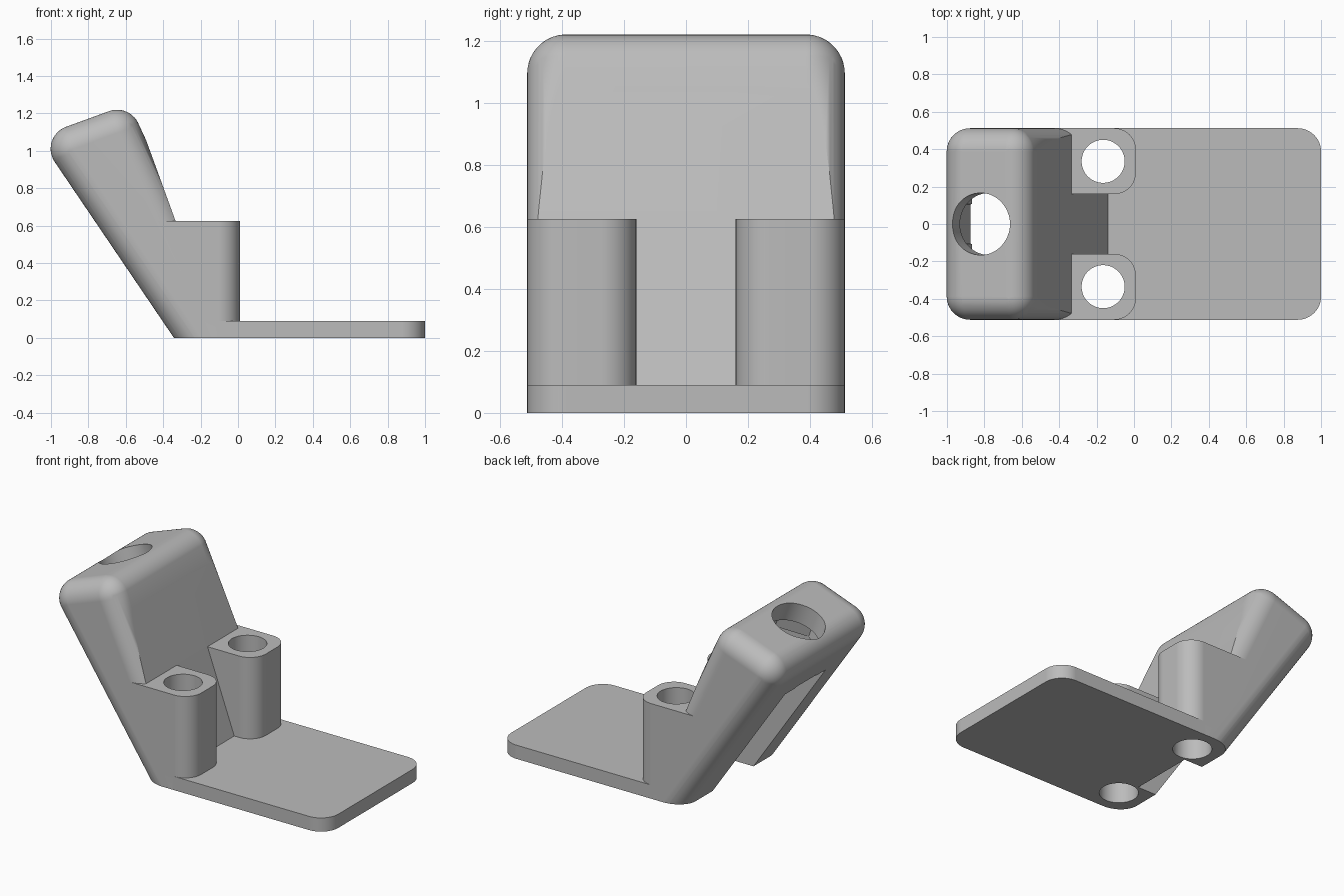
import bpy, bmesh
from math import radians, sin, cos, pi
from mathutils import Matrix, Vector

if "Cube" in bpy.data.objects:
    bpy.data.objects.remove(bpy.data.objects["Cube"])

HALF = 0.512                                        # half width of the stand
R = 0.125                                           # edge rounding
TILT = Matrix.Rotation(radians(-20), 4, "Y")        # lean of the head
BACK = Vector((-cos(radians(34)), 0, -sin(radians(34))))  # outward back normal

grey = bpy.data.materials.new("light grey")
grey.use_nodes = True
grey.diffuse_color = (0.5, 0.5, 0.5, 1)
grey.node_tree.nodes["Principled BSDF"].inputs["Base Color"].default_value = grey.diffuse_color


def finish(name, bm):
    bmesh.ops.recalc_face_normals(bm, faces=bm.faces[:])
    mesh = bpy.data.meshes.new(name)
    bm.to_mesh(mesh)
    bm.free()
    mesh.materials.append(grey)
    ob = bpy.data.objects.new(name, mesh)
    bpy.context.collection.objects.link(ob)
    return ob


def trim(bm, point, normal):
    """Cut away everything beyond a plane and close the cut."""
    bmesh.ops.bisect_plane(bm, geom=bm.verts[:] + bm.edges[:] + bm.faces[:], dist=1e-5,
                           plane_co=point, plane_no=normal, clear_outer=True)
    bmesh.ops.holes_fill(bm, edges=[e for e in bm.edges if e.is_boundary], sides=0)


def rounded_box(name, lo, hi, radius):
    """Box with its two upright edges at +x rounded, trimmed along the back slope."""
    lo, hi = Vector(lo), Vector(hi)
    bm = bmesh.new()
    bmesh.ops.create_cube(bm, size=1, matrix=Matrix.Translation((lo + hi) / 2)
                          @ Matrix.Diagonal((*(hi - lo), 1)))
    edges = [e for e in bm.edges if all(abs(v.co.x - hi.x) < 1e-4 for v in e.verts)
             and abs(e.verts[0].co.z - e.verts[1].co.z) > 0.01]
    bmesh.ops.bevel(bm, geom=edges, offset=radius, segments=12, profile=0.5, affect="EDGES")
    trim(bm, (-0.191, 0, 0), BACK)
    return finish(name, bm)


def cylinder(name, radius, z0, z1, x, y=0, sides=64, frame=Matrix()):
    bm = bmesh.new()
    bmesh.ops.create_cone(bm, cap_ends=True, segments=sides, radius1=radius, radius2=radius,
                          depth=z1 - z0, matrix=frame @ Matrix.Translation((x, y, (z0 + z1) / 2)))
    return finish(name, bm)


def combine(target, other, operation):
    mod = target.modifiers.new(operation.lower(), "BOOLEAN")
    mod.operation, mod.object, mod.solver = operation, other, "EXACT"
    bpy.context.view_layer.objects.active = target
    bpy.ops.object.modifier_apply(modifier=mod.name)
    bpy.data.objects.remove(other)


# Leaning head: rounded hull between balls at its corners
untilt = TILT.inverted()
centres = [Vector((-0.233, 0, 1.25)), Vector((-0.478, 0, 1.25)),
           untilt @ Vector((-0.312, 0, 0.18)), untilt @ Vector((-0.022, 0, -0.25))]
bm = bmesh.new()
for c in centres:
    for side in (-1, 1):
        spot = c + Vector((0, side * (HALF - R), 0))
        bmesh.ops.create_uvsphere(bm, u_segments=48, v_segments=24, radius=R,
                                  matrix=TILT @ Matrix.Translation(spot))
bmesh.ops.delete(bm, geom=bm.faces[:], context="FACES_ONLY")
bmesh.ops.delete(bm, geom=bm.edges[:], context="EDGES_FACES") if bm.edges else None
points = [v.co.copy() for v in bm.verts]
bm.free()
bm = bmesh.new()
for p in points:
    bm.verts.new(p)
bmesh.ops.convex_hull(bm, input=bm.verts[:])
bmesh.ops.delete(bm, geom=[v for v in bm.verts if not v.link_faces], context="VERTS")
bmesh.ops.dissolve_limit(bm, angle_limit=radians(0.3), verts=bm.verts[:], edges=bm.edges[:])
trim(bm, TILT @ Vector((-0.1, 0, 0)), TILT @ Vector((1, 0, 0)))
trim(bm, (0, 0, 0), (0, 0, -1))
stand = finish("phone_stand_body", bm)
stand.name = "leaning_stand"

# Base plate and the two screw posts
combine(stand, rounded_box("base_plate", (-0.7, -HALF, 0), (1, HALF, 0.09), R), "UNION")
for side in (-1, 1):
    near, far = sorted((side * 0.16, side * HALF))
    combine(stand, rounded_box("post", (-0.8, near, 0), (0.01, far, 0.625), 0.115), "UNION")

# Slot through the head, open at the front, the back and the bottom
outline = [TILT @ Vector((u, 0, w)) for u, w in ((-0.1, 1.157), (-0.55, 1.157), (-0.55, 0.3))]
outline += [Vector((-0.6, 0, -0.1)), Vector((-0.277, 0, -0.1)), Vector((-0.15, 0, 0.09))]
bm = bmesh.new()
face = bm.faces.new([bm.verts.new(p + Vector((0, -0.2115, 0))) for p in outline])
new = bmesh.ops.extrude_face_region(bm, geom=[face])["geom"]
bmesh.ops.translate(bm, vec=(0, 0.423, 0), verts=[v for v in new if isinstance(v, bmesh.types.BMVert)])
combine(stand, finish("slot_cutter", bm), "DIFFERENCE")

# Hexagonal nut pocket and the round hole above it
hexagon = cylinder("nut_cutter", 0.21, 0.7, 1.243, -0.371, sides=6,
                   frame=TILT)
corner = max(v.co.y for v in hexagon.data.vertices)
if corner < 0.2:                                    # put two corners on the y axis
    axis = TILT @ Matrix.Translation((-0.371, 0, 0))
    hexagon.data.transform(axis @ Matrix.Rotation(pi / 6, 4, "Z") @ axis.inverted())
combine(stand, hexagon, "DIFFERENCE")
combine(stand, cylinder("top_hole_cutter", 0.166, 1.1, 1.6, -0.372, frame=TILT), "DIFFERENCE")

# Screw holes through posts and base
for side in (-1, 1):
    combine(stand, cylinder("screw_hole_cutter", 0.115, -0.2, 0.9, -0.165, side * 0.335), "DIFFERENCE")

# Smooth rounded parts, keep flat faces crisp
bpy.ops.object.select_all(action="DESELECT")
stand.select_set(True)
bpy.context.view_layer.objects.active = stand
bpy.ops.object.shade_smooth_by_angle(angle=radians(30))
weighted = stand.modifiers.new("crisp_normals", "WEIGHTED_NORMAL")
weighted.keep_sharp = True
